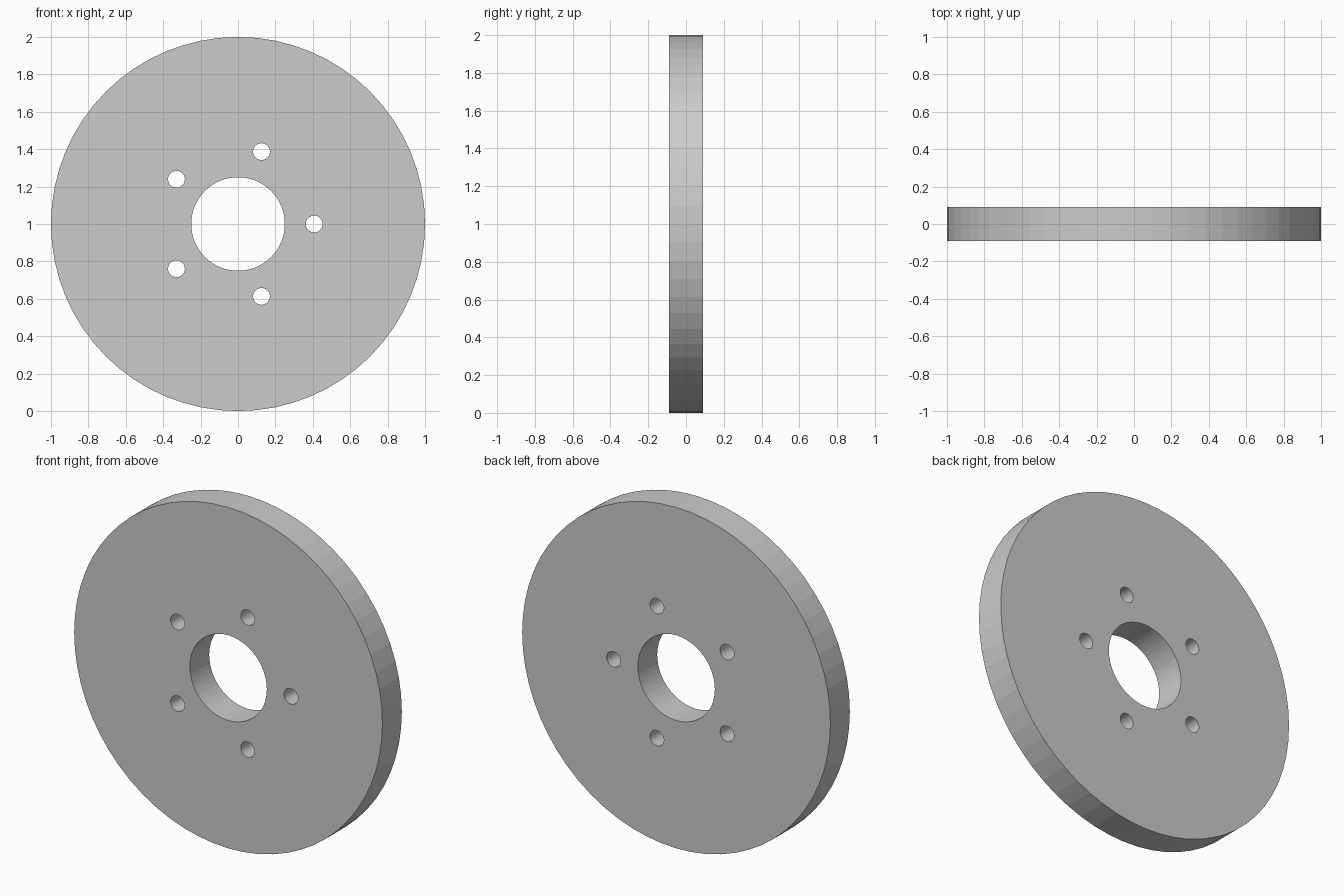
import bpy
from math import cos, sin, pi, radians

if "Cube" in bpy.data.objects:
    bpy.data.objects.remove(bpy.data.objects["Cube"])

RADIUS, THICKNESS = 1.0, 0.18
BORE_RADIUS = 0.25
BOLT_RADIUS, BOLT_CIRCLE, BOLTS = 0.045, 0.407, 5


def cylinder(name, radius, depth, sides, x=0.0, z=1.0):
    """Cylinder with its axis along y."""
    bpy.ops.mesh.primitive_cylinder_add(
        vertices=sides, radius=radius, depth=depth,
        location=(x, 0, z), rotation=(radians(90), 0, 0))
    obj = bpy.context.object
    obj.name = name
    return obj


# Flat disc standing on its rim
disc = cylinder("disc", RADIUS, THICKNESS, 64)

# Centre bore and ring of bolt holes
cutters = [cylinder("bore_cutter", BORE_RADIUS, 0.5, 64)]
for i in range(BOLTS):
    a = 2 * pi * i / BOLTS
    cutters.append(cylinder("bolt_hole_cutter", BOLT_RADIUS, 0.5, 32,
                            BOLT_CIRCLE * cos(a), 1 + BOLT_CIRCLE * sin(a)))

# Cut each hole, then drop its cutter
bpy.context.view_layer.objects.active = disc
for cutter in cutters:
    cutter.hide_render = True
    mod = disc.modifiers.new("hole", 'BOOLEAN')
    mod.operation = 'DIFFERENCE'
    mod.solver = 'EXACT'
    mod.object = cutter
    bpy.ops.object.modifier_apply(modifier=mod.name)
    bpy.data.objects.remove(cutter)
